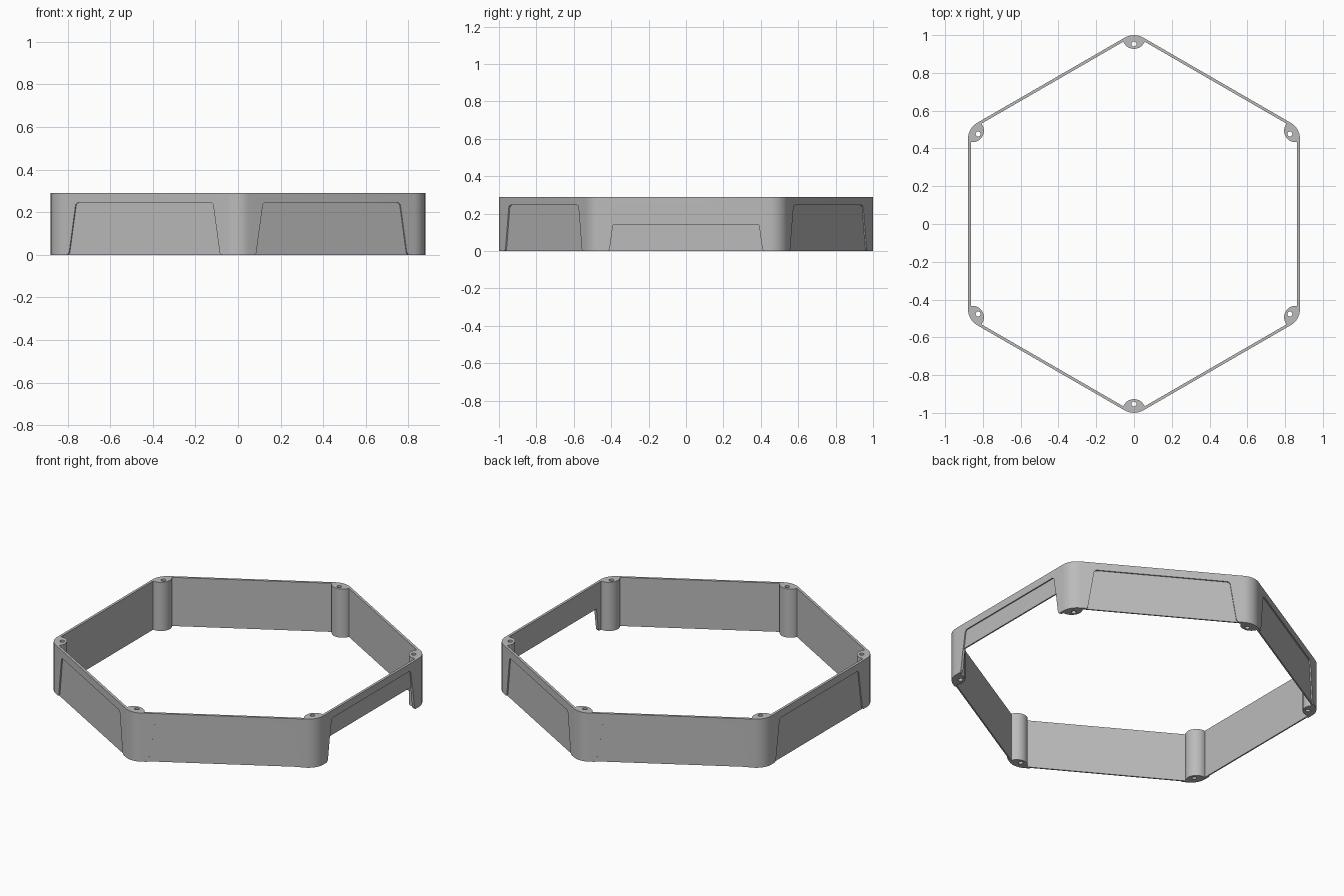
import bpy, bmesh, math
from math import cos, sin, tan, radians, degrees, acos
from mathutils import Matrix, Vector

cube = bpy.data.objects.get("Cube")
if cube:
    bpy.data.objects.remove(cube, do_unlink=True)

HEIGHT = 0.29
APOTHEM = 0.879        # centre to outer flat
WALL = 0.015
RECESS = 0.007
CORNER_R = 0.1
BOSS_C, BOSS_R = 0.987, 0.06
HOLE_C, HOLE_R = 0.953, 0.013
TILT = cos(radians(30))

grey = bpy.data.materials.new("plain grey")
grey.use_nodes = True
colour = (0.5, 0.5, 0.5, 1)
grey.diffuse_color = colour
grey.node_tree.nodes["Principled BSDF"].inputs["Base Color"].default_value = colour


def arc(cx, cy, r, start, end, n):
    """Points along an arc, angles in degrees."""
    return [(cx + r * cos(radians(start + (end - start) * i / n)),
             cy + r * sin(radians(start + (end - start) * i / n))) for i in range(n + 1)]


def prism(name, points, depth, matrix):
    """Extrude a flat outline along local z, then place it."""
    bm = bmesh.new()
    face = bm.faces.new([bm.verts.new((x, y, 0)) for x, y in points])
    top = bmesh.ops.extrude_face_region(bm, geom=[face])["geom"]
    bmesh.ops.translate(bm, vec=(0, 0, depth),
                        verts=[v for v in top if isinstance(v, bmesh.types.BMVert)])
    bmesh.ops.transform(bm, matrix=matrix, verts=bm.verts)
    bmesh.ops.recalc_face_normals(bm, faces=bm.faces)
    mesh = bpy.data.meshes.new(name)
    bm.to_mesh(mesh)
    bm.free()
    obj = bpy.data.objects.new(name, mesh)
    bpy.context.collection.objects.link(obj)
    mesh.materials.append(grey)
    return obj


def six_fold(points):
    """Repeat a corner outline (pointing along +x) at the six corners."""
    out = []
    for k in range(6):
        turn = Matrix.Rotation(radians(90 + 60 * k), 2)
        out += [tuple(turn @ Vector(p)) for p in points]
    return out


def cut(target, cutter):
    mod = target.modifiers.new("cut", 'BOOLEAN')
    mod.operation, mod.solver, mod.object = 'DIFFERENCE', 'EXACT', cutter
    bpy.context.view_layer.objects.active = target
    bpy.ops.object.modifier_apply(modifier=mod.name)
    bpy.data.objects.remove(cutter, do_unlink=True)


# Rounded hexagonal body
corner = arc((APOTHEM - CORNER_R) / TILT, 0, CORNER_R, -30, 30, 10)
frame = prism("hexagonal_frame", six_fold(corner), HEIGHT, Matrix())

# Interior void, leaving a round screw boss in every corner
spread = 30 + degrees(acos(((APOTHEM - WALL) / TILT - BOSS_C) * TILT / BOSS_R))
inner = arc(BOSS_C, 0, BOSS_R, 360 - spread, spread, 20)
cut(frame, prism("void_cutter", six_fold(inner), HEIGHT + 0.2,
                 Matrix.Translation((0, 0, -0.1))))

# Screw holes through the bosses
for k in range(6):
    a = radians(90 + 60 * k)
    place = Matrix.Translation((HOLE_C * cos(a), HOLE_C * sin(a), -0.1))
    cut(frame, prism("hole_cutter", arc(0, 0, HOLE_R, 0, 345, 23), HEIGHT + 0.2, place))

# Tapered recessed panel outside each wall: outline in (along wall, up)
half = [(0.418, -0.05), (0.418, 0), (0.408, 0.01)] + arc(0.356, 0.227, 0.018, 8, 90, 6)
panel = half + [(-x, y) for x, y in reversed(half)]
# Local x runs along the wall, local y up, local z outward
stand = Matrix(((0, 0, 1, 0), (1, 0, 0, 0), (0, 1, 0, 0), (0, 0, 0, 1)))
for k in range(6):
    place = (Matrix.Rotation(radians(60 * k), 4, 'Z')
             @ Matrix.Translation((APOTHEM - RECESS, 0, 0)) @ stand)
    cut(frame, prism("panel_cutter", panel, 0.1, place))

# Open passage under the +x wall
low = [(0.418, -0.05), (0.418, 0), (0.408, 0.01), (0.39, 0.14)]
passage = low + [(-x, y) for x, y in reversed(low)]
cut(frame, prism("passage_cutter", passage, 0.2,
                 Matrix.Translation((APOTHEM - 0.1, 0, 0)) @ stand))

# Smooth round corners, crisp edges
bpy.ops.object.select_all(action='DESELECT')
frame.select_set(True)
bpy.context.view_layer.objects.active = frame
bpy.ops.object.shade_smooth_by_angle(angle=radians(30))
